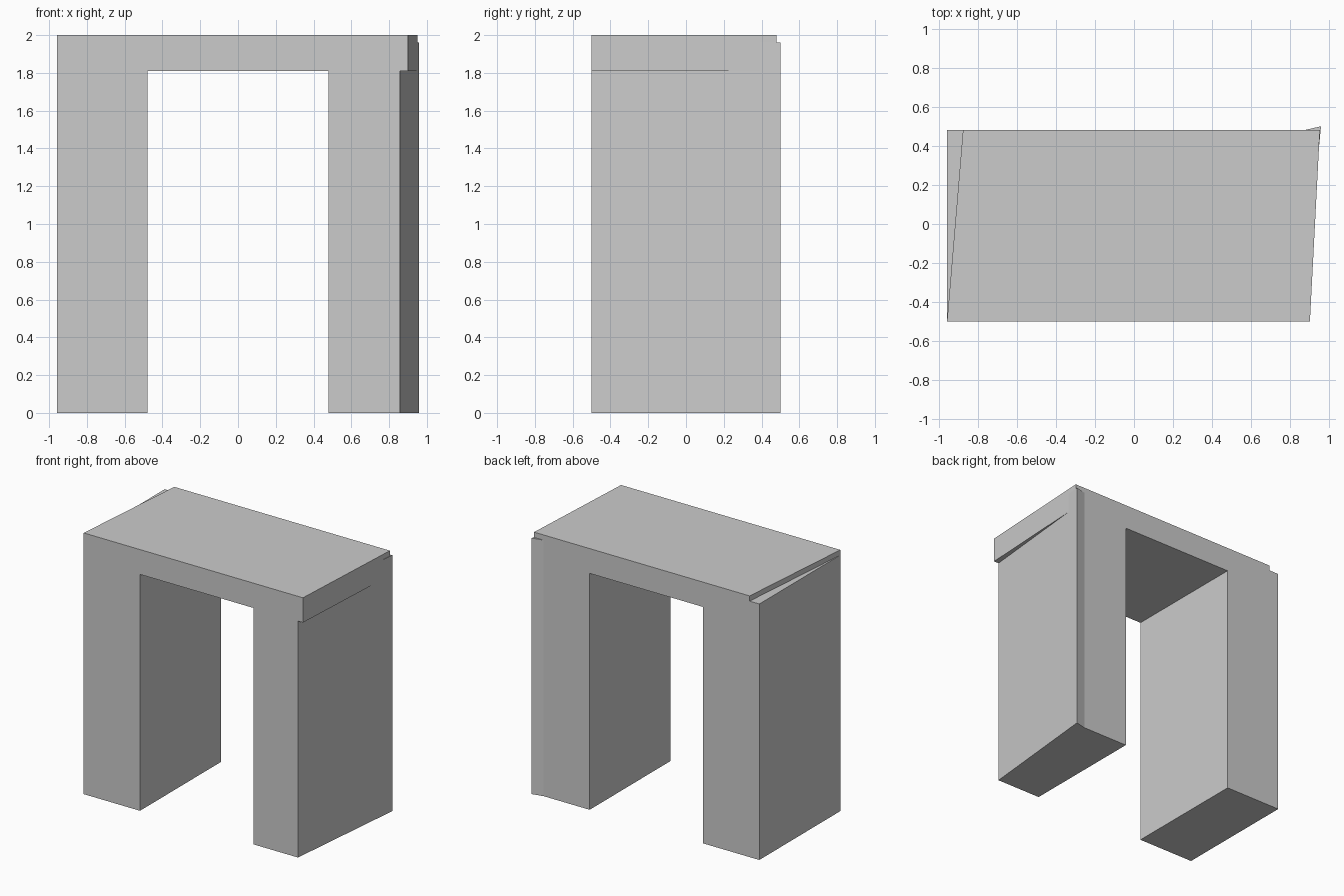
import bpy
import bmesh

cube = bpy.data.objects.get("Cube")
if cube:
    bpy.data.objects.remove(cube, do_unlink=True)

# One plain grey for the whole table
grey = bpy.data.materials.new("plain grey")
grey.use_nodes = True
colour = (0.6, 0.6, 0.6, 1)
grey.diffuse_color = colour
grey.node_tree.nodes["Principled BSDF"].inputs["Base Color"].default_value = colour


def extruded(name, outline, bottom, top):
    """Raise a ground-plan outline between two heights."""
    bm = bmesh.new()
    base = bm.faces.new([bm.verts.new((x, y, bottom)) for x, y in outline])
    raised = bmesh.ops.extrude_face_region(bm, geom=[base])["geom"]
    verts = [v for v in raised if isinstance(v, bmesh.types.BMVert)]
    bmesh.ops.translate(bm, verts=verts, vec=(0, 0, top - bottom))
    bmesh.ops.recalc_face_normals(bm, faces=bm.faces)
    mesh = bpy.data.meshes.new(name)
    bm.to_mesh(mesh)
    bm.free()
    mesh.materials.append(grey)
    obj = bpy.data.objects.new(name, mesh)
    bpy.context.collection.objects.link(obj)
    return obj


FRONT, BACK = -0.5, 0.48
INNER, OUTER = 0.48, 0.957
LEG_TOP = 1.96

# Straight leg on the -x side, its back corner showing beside the slab
extruded("right_leg",
         [(-OUTER, FRONT), (-INNER, FRONT), (-INNER, BACK), (-OUTER, BACK)],
         0, LEG_TOP)

# Skewed leg on the +x side, with a flared back corner
extruded("left_leg",
         [(INNER, FRONT), (0.858, FRONT), (OUTER, 0.5), (0.87, BACK), (INNER, BACK)],
         0, LEG_TOP)

# Slab across the legs, slightly skewed at both ends
extruded("table_top",
         [(-OUTER, FRONT), (0.9, FRONT), (0.951, BACK), (-0.875, BACK)],
         1.81, 2)
